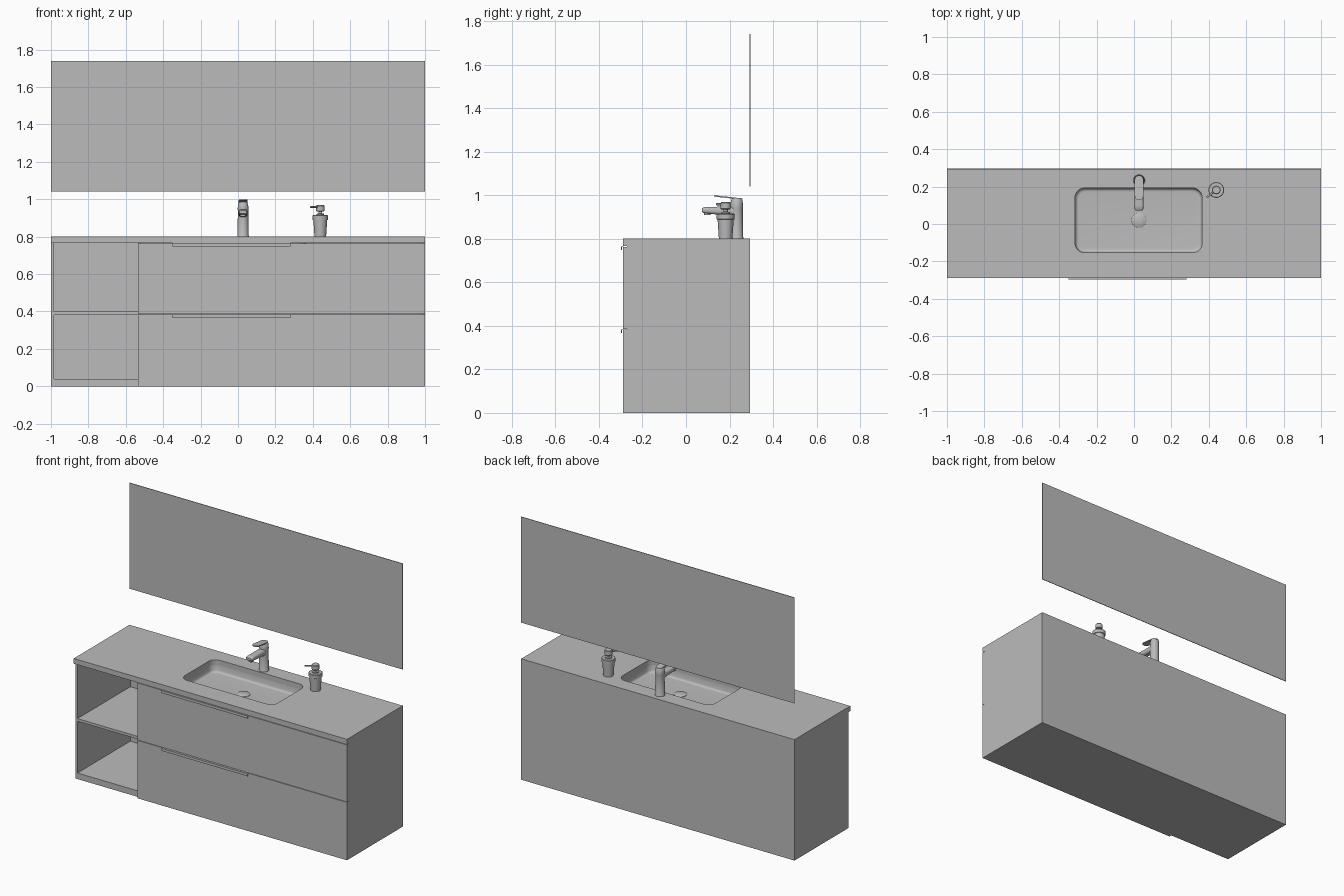
import bpy, bmesh, math
from mathutils import Vector, Matrix

if "Cube" in bpy.data.objects:
    bpy.data.objects.remove(bpy.data.objects["Cube"])

grey = bpy.data.materials.new("neutral_grey")
grey.diffuse_color = (0.5, 0.5, 0.5, 1)
grey.use_nodes = True
grey.node_tree.nodes["Principled BSDF"].inputs["Base Color"].default_value = grey.diffuse_color


def finish(name, bm, smooth=False):
    bmesh.ops.recalc_face_normals(bm, faces=bm.faces[:])
    me = bpy.data.meshes.new(name)
    bm.to_mesh(me)
    bm.free()
    ob = bpy.data.objects.new(name, me)
    bpy.context.collection.objects.link(ob)
    me.materials.append(grey)
    if smooth:
        bpy.ops.object.select_all(action='DESELECT')
        ob.select_set(True)
        bpy.context.view_layer.objects.active = ob
        bpy.ops.object.shade_smooth_by_angle(angle=math.radians(35))
    return ob


def box(name, x0, x1, y0, y1, z0, z1):
    bm = bmesh.new()
    bmesh.ops.create_cube(bm, size=1)
    for v in bm.verts:
        v.co = (x0 + (v.co.x + .5) * (x1 - x0), y0 + (v.co.y + .5) * (y1 - y0),
                z0 + (v.co.z + .5) * (z1 - z0))
    return finish(name, bm)


def loft(name, rings, cap_start=True, cap_end=True, smooth=True):
    bm = bmesh.new()
    loops = [[bm.verts.new(p) for p in r] for r in rings]
    n = len(loops[0])
    for a, b in zip(loops, loops[1:]):
        for i in range(n):
            bm.faces.new((a[i], a[(i + 1) % n], b[(i + 1) % n], b[i]))
    if cap_start:
        bm.faces.new(loops[0])
    if cap_end:
        bm.faces.new(loops[-1])
    return finish(name, bm, smooth)


def circle(cx, cy, z, r, n=40):
    return [(cx + r * math.cos(2 * math.pi * i / n), cy + r * math.sin(2 * math.pi * i / n), z)
            for i in range(n)]


def lathe(name, cx, cy, profile):
    return loft(name, [circle(cx, cy, z, r) for r, z in profile])


def rounded_rect(x0, x1, y0, y1, r, steps=8):
    pts = []
    for cx, cy, a in ((x1 - r, y1 - r, 0), (x0 + r, y1 - r, 90),
                      (x0 + r, y0 + r, 180), (x1 - r, y0 + r, 270)):
        for i in range(steps + 1):
            t = math.radians(a + 90 * i / steps)
            pts.append((cx + r * math.cos(t), cy + r * math.sin(t)))
    return pts


FRONT, BACK, CASE = -0.289, 0.294, -0.272
TOP, UNDER = 0.8, 0.766

# Cabinet carcass with open shelves on the left
box("left_side", -1, -0.984, CASE, BACK, 0, UNDER)
box("right_side", 0.984, 1, CASE, BACK, 0, UNDER)
box("divider", -0.534, -0.518, CASE, BACK - .014, 0.04, UNDER)
box("bottom_panel", -0.984, 0.984, CASE, BACK, 0, 0.04)
box("back_panel", -0.984, 0.984, BACK - .014, BACK, 0.04, UNDER)
box("shelf", -0.984, -0.534, CASE, BACK - .014, 0.382, 0.4)

# Drawer fronts with angled lip handles
for label, z0, z1, zh in (("lower", 0, 0.383, 0.383), ("upper", 0.386, 0.763, 0.765)):
    box(label + "_drawer_front", -0.534, 1, FRONT, CASE, z0, z1)
    box(label + "_handle_top", -0.35, 0.28, -0.298, FRONT + .002, zh - .003, zh)
    box(label + "_handle_lip", -0.35, 0.28, -0.298, -0.295, zh - .017, zh - .003)

# Countertop with a rounded basin opening
X0, X1, Y0, Y1 = -0.315, 0.364, -0.153, 0.192
bm = bmesh.new()
edges = []
for pts in ([(-1, FRONT), (1, FRONT), (1, BACK), (-1, BACK)], rounded_rect(X0, X1, Y0, Y1, .05)):
    vs = [bm.verts.new((x, y, TOP)) for x, y in pts]
    edges += [bm.edges.new((vs[i], vs[(i + 1) % len(vs)])) for i in range(len(vs))]
bmesh.ops.triangle_fill(bm, edges=edges, use_beauty=True)
ext = bmesh.ops.extrude_face_region(bm, geom=bm.faces[:], use_keep_orig=True)
for v in ext["geom"]:
    if isinstance(v, bmesh.types.BMVert):
        v.co.z = UNDER
finish("countertop", bm)

# Basin bowl and drain cover
loft("basin", [[(x, y, z) for x, y in rounded_rect(X0 + d, X1 - d, Y0 + d, Y1 - d, .05 - d / 2)]
               for d, z in ((0, UNDER), (.003, .732), (.006, .725), (.012, .721), (.02, .72))],
     cap_start=False)
lathe("drain_cover", 0.027, 0.02, [(.04, .718), (.04, .722), (.036, .725), (.01, .727)])

# Tap: body, spout, aerator, lever
TX, TY = 0.027, 0.233
lathe("tap_body", TX, TY, [(.031, TOP), (.031, .806), (.029, .81), (.028, .94), (.029, .945),
                           (.027, .975), (.022, .984), (.01, .988)])
rings = []
for y, zc, w, h in ((.225, .925, .024, .022), (.16, .928, .024, .019),
                    (.10, .931, .024, .015), (.08, .931, .023, .013), (.073, .931, .018, .008)):
    rings.append([(TX + x, y, zc + z) for x, z in rounded_rect(-w, w, -h, h, h * .8, 5)])
loft("tap_spout", rings)
lathe("tap_aerator", TX, .098, [(.015, .908), (.015, .925)])
lever = []
for x, y in rounded_rect(-.023, .023, -.105, .026, .0225, 8):
    lever.append((x + TX, y + TY, .985 - y * .11))
loft("tap_lever", [[(x, y, z - .003) for x, y, z in lever], [(x, y, z + .003) for x, y, z in lever]])

# Soap dispenser: tumbler, collar, pump and nozzle
SX, SY = 0.44, 0.182
lathe("soap_tumbler", SX, SY, [(.031, TOP), (.037, .888), (.041, .89), (.042, .912),
                               (.039, .915), (.022, .915)])
lathe("soap_neck", SX, SY, [(.02, .914), (.02, .922), (.01, .924), (.01, .942)])
lathe("soap_pump_head", SX, SY, [(.02, .935), (.023, .938), (.023, .964), (.02, .968)])
bm = bmesh.new()
d = Vector((-.052, -.04, 0))
bmesh.ops.create_cone(bm, cap_ends=True, segments=16, radius1=.005, radius2=.005, depth=d.length,
                      matrix=Matrix.Translation(Vector((SX, SY, .958)) + d / 2)
                      @ d.to_track_quat('Z', 'Y').to_matrix().to_4x4())
finish("soap_nozzle", bm, True)

# Wall mirror
box("mirror", -1, 1, BACK - .002, BACK + .002, 1.04, 1.74)
